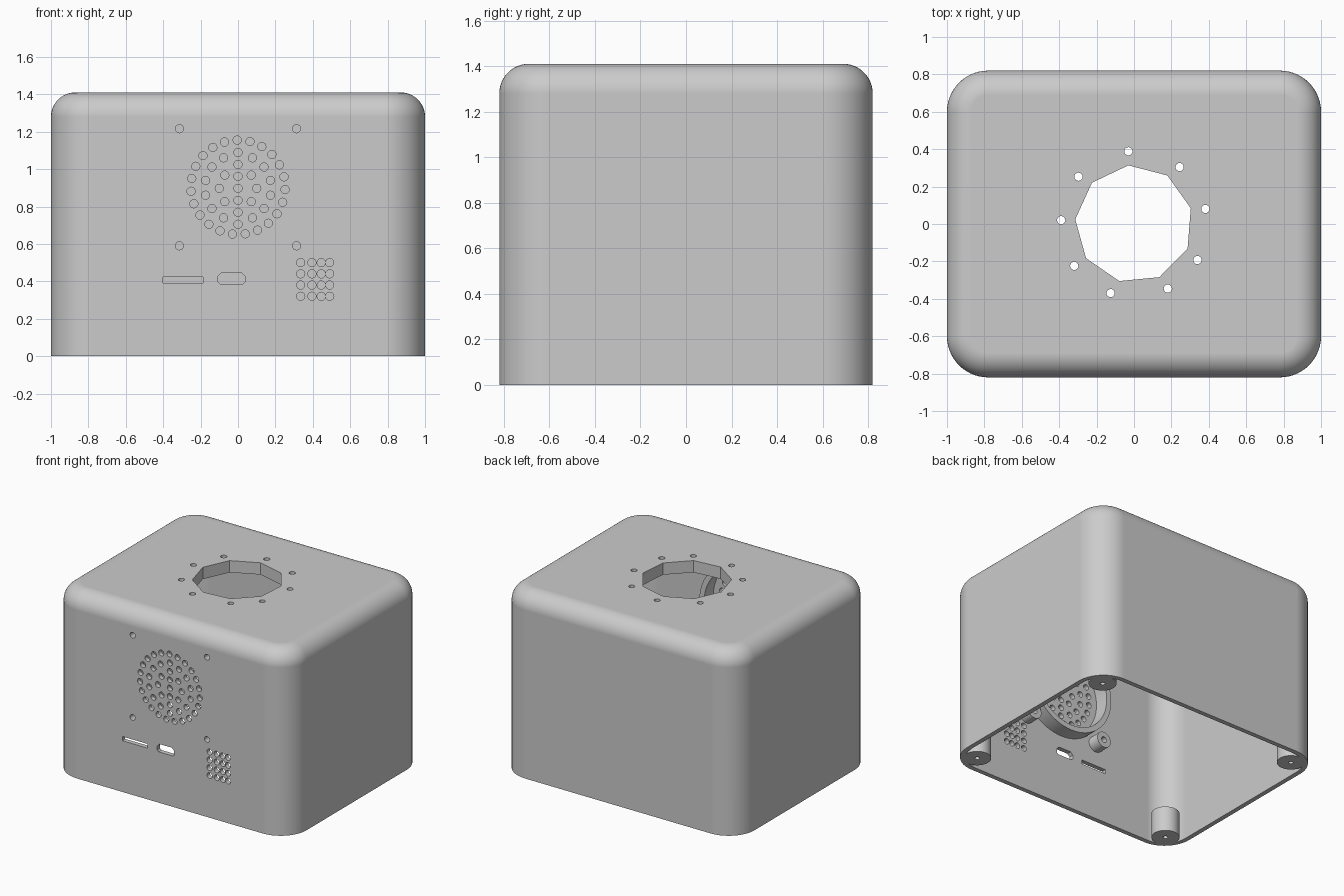
import bpy, bmesh
from math import sin, cos, pi, radians
from mathutils import Vector

cube = bpy.data.objects.get("Cube")
if cube:
    bpy.data.objects.remove(cube, do_unlink=True)

HALF_X, HALF_Y, HEIGHT = 1.0, 0.82, 1.41
CORNER, FILLET, WALL, ROOF = 0.22, 0.13, 0.035, 0.09
HOLE = 0.022
INNER_FRONT = WALL - HALF_Y
FAN_Z = 0.903

grey = bpy.data.materials.new("casing grey")
grey.use_nodes = True
grey.diffuse_color = (0.6, 0.6, 0.6, 1)
grey.node_tree.nodes["Principled BSDF"].inputs["Base Color"].default_value = (0.6, 0.6, 0.6, 1)


def make_object(name, bm):
    bmesh.ops.recalc_face_normals(bm, faces=bm.faces)
    mesh = bpy.data.meshes.new(name)
    bm.to_mesh(mesh)
    bm.free()
    mesh.materials.append(grey)
    obj = bpy.data.objects.new(name, mesh)
    bpy.context.collection.objects.link(obj)
    return obj


def smooth(obj):
    bpy.ops.object.select_all(action='DESELECT')
    obj.select_set(True)
    bpy.context.view_layer.objects.active = obj
    bpy.ops.object.shade_smooth_by_angle(angle=radians(30))


def bridge(bm, a, b):
    for i in range(len(a)):
        j = (i + 1) % len(a)
        bm.faces.new((a[i], a[j], b[j], b[i]))


def circle(r, n, cx=0.0, cy=0.0, start=0.0):
    return [(cx + r * cos(start + 2 * pi * i / n), cy + r * sin(start + 2 * pi * i / n)) for i in range(n)]


def rounded_rect(inset, seg=14):
    r = CORNER - inset
    points = []
    for k, (sx, sy) in enumerate(((1, 1), (-1, 1), (-1, -1), (1, -1))):
        for i in range(seg + 1):
            a = (k + i / seg) * pi / 2
            points.append((sx * (HALF_X - CORNER) + r * cos(a), sy * (HALF_Y - CORNER) + r * sin(a)))
    return points


def prism(bm, points, place, start, end):
    rows = [[bm.verts.new(place(u, v, d)) for u, v in points] for d in (start, end)]
    bridge(bm, *rows)
    for row in rows:
        bm.faces.new(row)


def tube(name, centre, axis, r_in, r_out, length, n=32):
    """Hollow cylinder from centre along axis."""
    turn = Vector(axis).to_track_quat('Z', 'Y')
    bm = bmesh.new()
    rows = [[bm.verts.new(Vector(centre) + turn @ Vector((u, v, h))) for u, v in circle(r, n)]
            for r, h in ((r_in, 0), (r_out, 0), (r_out, length), (r_in, length))]
    for i in range(4):
        bridge(bm, rows[i], rows[(i + 1) % 4])
    smooth(make_object(name, bm))


# Casing: open-bottomed shell, from the inner ceiling around the rim to the top
profile = [(WALL, HEIGHT - ROOF), (WALL, 0), (0, 0)]
for i in range(13):
    a = i / 12 * pi / 2
    profile.append((FILLET * (1 - cos(a)), HEIGHT - FILLET * (1 - sin(a))))
bm = bmesh.new()
rows = [[bm.verts.new((x, y, z)) for x, y in rounded_rect(inset)] for inset, z in profile]
for lower, upper in zip(rows, rows[1:]):
    bridge(bm, lower, upper)
bm.faces.new(rows[0])
bm.faces.new(rows[-1])
casing = make_object("casing", bm)


# Openings: all cutters collected in one mesh
def through_front(u, v, d):
    return (u, d, v)


def through_top(u, v, d):
    return (u, v, d)


holes = []
mounts = [(sx * 0.313, FAN_Z + sz * 0.313) for sx in (-1, 1) for sz in (-1, 1)]
holes += mounts
holes += circle(0.252, 23, 0, FAN_Z, radians(91))                      # outer grille ring
holes += [p for p in circle(0.178, 14, 0, 0.9, pi / 2) if abs(p[0]) > 0.01]
holes += [p for p in circle(0.1, 8, 0, 0.897) if abs(p[0]) > 0.01]
holes += [(0, 0.897 + 0.064 * i) for i in range(-3, 4)]                # grille centre column
holes += [(x, 0.32 + 0.06 * i) for x in (0.335, 0.395, 0.445, 0.49) for i in range(4)]

bm = bmesh.new()
front = (-HALF_Y - 0.05, INNER_FRONT + 0.05)
top = (HEIGHT - ROOF - 0.05, HEIGHT + 0.05)
for x, z in holes:
    prism(bm, circle(HOLE, 16, x, z), through_front, *front)
prism(bm, [(-0.4, 0.39), (-0.187, 0.39), (-0.187, 0.422), (-0.4, 0.422)], through_front, *front)
prism(bm, [(-0.095, 0.387), (0.026, 0.387), (0.037, 0.398), (0.037, 0.428), (0.017, 0.448),
           (-0.086, 0.448), (-0.106, 0.428), (-0.106, 0.398)], through_front, *front)
prism(bm, circle(0.315, 9, 0, 0, radians(95.5)), through_top, *top)
for degrees in (94.4, 51.3, 11.9, -29.6, -62.4, -108.7, -145, -183, -220.4):
    a = radians(degrees)
    prism(bm, circle(HOLE, 16, 0.39 * cos(a), 0.39 * sin(a)), through_top, *top)
cutter = make_object("opening_cutter", bm)
cutter.hide_render = True

cut = casing.modifiers.new("openings", 'BOOLEAN')
cut.operation = 'DIFFERENCE'
cut.solver = 'EXACT'
cut.object = cutter
bpy.context.view_layer.objects.active = casing
bpy.ops.object.modifier_apply(modifier=cut.name)
bpy.data.objects.remove(cutter, do_unlink=True)
smooth(casing)
weighted = casing.modifiers.new("clean shading", 'WEIGHTED_NORMAL')
weighted.keep_sharp = True

# Screw bosses in the bottom corners
for sx, side in ((1, "left"), (-1, "right")):
    for sy, end in ((1, "back"), (-1, "front")):
        tube(f"{end}_{side}_boss", (sx * 0.85, sy * 0.675, 0), (0, 0, 1), 0.017, 0.097, 0.19)

# Speaker collar and its screw posts inside the front wall
tube("speaker_collar", (0, INNER_FRONT - 0.01, FAN_Z), (0, 1, 0), 0.32, 0.36, 0.12, 64)
for i, (x, z) in enumerate(mounts):
    tube(f"speaker_post_{i + 1}", (x, INNER_FRONT - 0.01, z), (0, 1, 0), HOLE, 0.06, 0.1)
